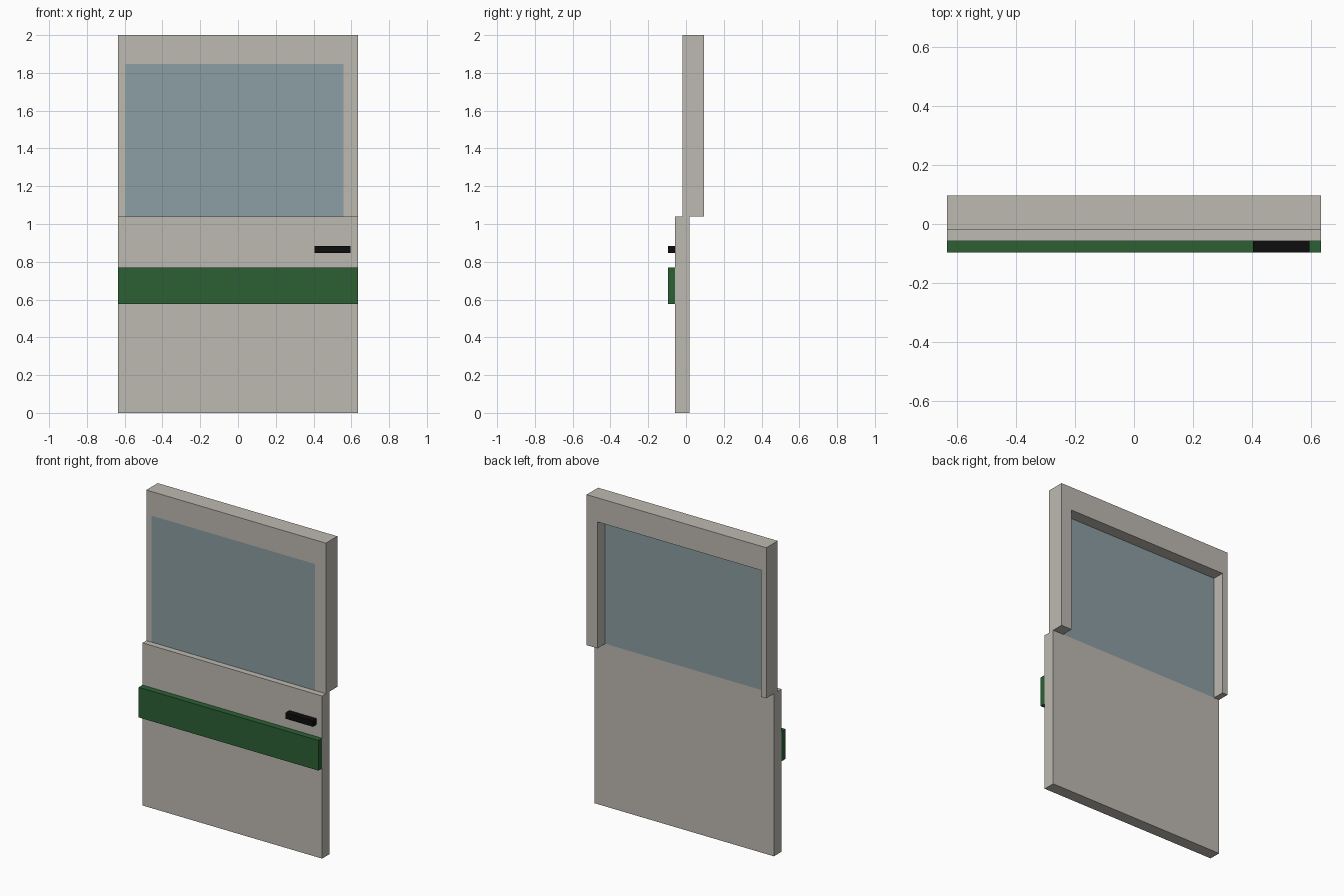
import bpy, bmesh

if "Cube" in bpy.data.objects:
    bpy.data.objects.remove(bpy.data.objects["Cube"])

U = 2 / 52  # design module: the door is 52 modules tall


def material(name, rgb):
    m = bpy.data.materials.new(name)
    m.diffuse_color = (*rgb, 1)
    m.use_nodes = True
    m.node_tree.nodes["Principled BSDF"].inputs["Base Color"].default_value = m.diffuse_color
    return m


cream = material("warm_grey_paint", (0.515, 0.491, 0.445))
blue = material("blue_grey_glass", (0.262, 0.342, 0.366))
green = material("dark_green", (0.025, 0.117, 0.034))
black = material("black", (0.004, 0.004, 0.004))


def extrude_profile(name, points, y0, y1, mat):
    """Extrude an x-z outline, given in modules, from y0 to y1."""
    bm = bmesh.new()
    face = bm.faces.new([bm.verts.new((x * U, y0 * U, z * U)) for x, z in points])
    ext = bmesh.ops.extrude_face_region(bm, geom=[face])
    moved = [g for g in ext["geom"] if isinstance(g, bmesh.types.BMVert)]
    bmesh.ops.translate(bm, verts=moved, vec=(0, (y1 - y0) * U, 0))
    bmesh.ops.recalc_face_normals(bm, faces=bm.faces)
    mesh = bpy.data.meshes.new(name)
    bm.to_mesh(mesh)
    bm.free()
    mesh.materials.append(mat)
    obj = bpy.data.objects.new(name, mesh)
    bpy.context.collection.objects.link(obj)
    return obj


def box(name, x0, x1, y0, y1, z0, z1, mat):
    return extrude_profile(name, [(x0, z0), (x1, z0), (x1, z1), (x0, z1)], y0, y1, mat)


# Lower door panel
box("lower_panel", -16.5, 16.5, -1.5, 0.5, 0, 27, cream)

# Window frame, open at the bottom, with a wider post on the right
extrude_profile("window_frame",
                [(-16.5, 27), (-15.5, 27), (-15.5, 48), (14.5, 48),
                 (14.5, 27), (16.5, 27), (16.5, 52), (-16.5, 52)],
                -0.5, 2.5, cream)

# Window pane, flush with the front of the frame
box("window_glass", -15.5, 14.5, -0.5, 0.5, 27, 48, blue)

# Trim band and handle on the front
box("trim_band", -16.5, 16.5, -2.5, -1.5, 15, 20, green)
box("door_handle", 10.5, 15.5, -2.5, -1.5, 22, 23, black)
